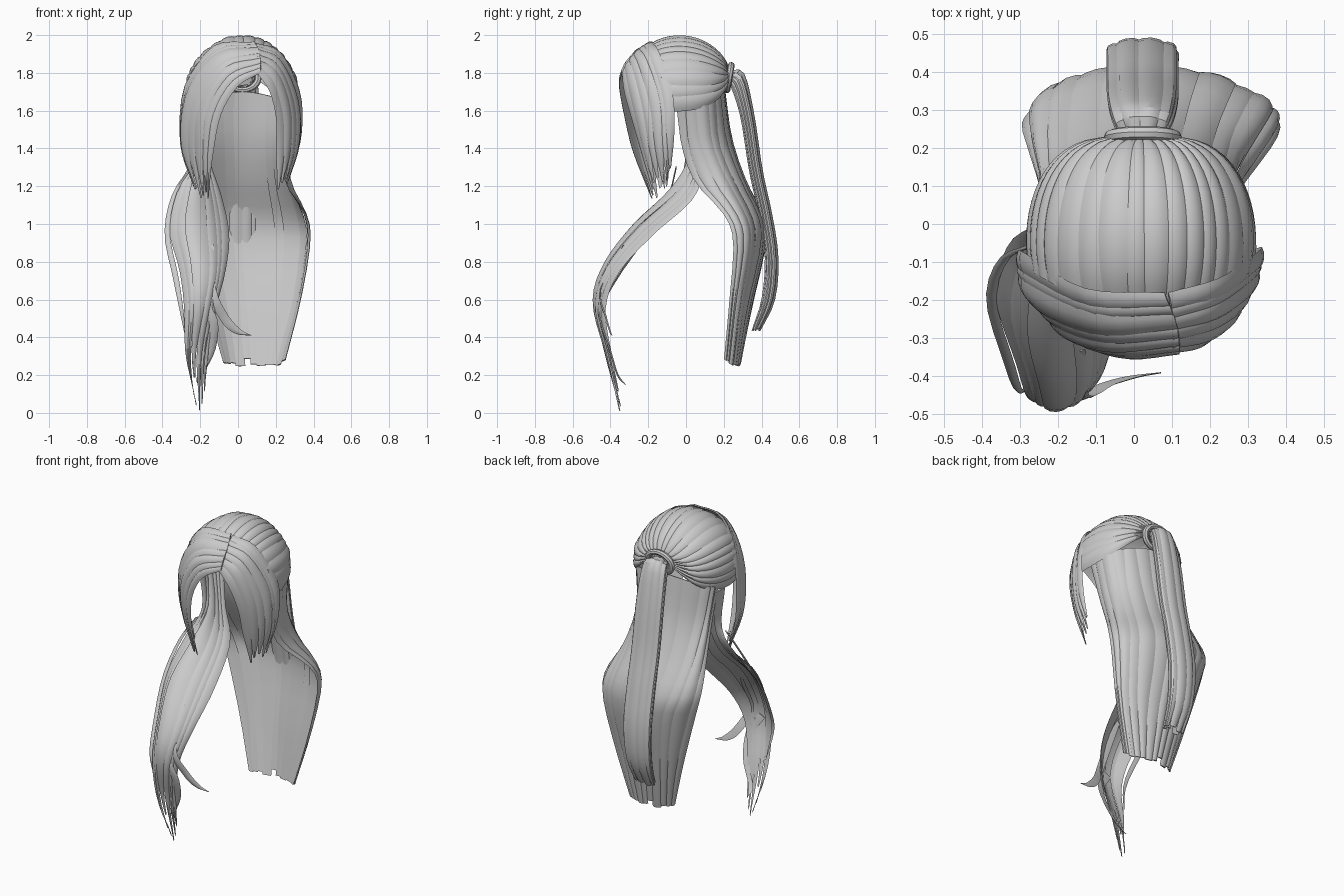
import bpy, math, random
from mathutils import Vector

random.seed(4)


def spline(pts, t):
    """Catmull-Rom through pts, t in 0..1"""
    n = len(pts) - 1
    f = min(max(t, 0), 1) * n
    i = min(int(f), n - 1)
    f -= i
    b, c = pts[i], pts[i + 1]
    a = pts[i - 1] if i > 0 else b * 2 - c
    d = pts[i + 2] if i + 2 <= n else c * 2 - b
    return 0.5 * (2 * b + (c - a) * f + (2 * a - 5 * b + 4 * c - d) * f * f
                  + (3 * b - a - 3 * c + d) * f ** 3)


def strands(name, guides, n, side=1, bulge=0.009, tip=0.15, taper=0.6,
            overlap=1.2, short=0.05, lift=0.0, vary=0.3, steps=16):
    """Row of lens-section locks laid along the surface spanned by guide curves"""
    guides = [[Vector(p) for p in g] for g in guides]

    def surf(u, v):
        return spline([spline(g, v) for g in guides], u)

    # uneven lock widths that together fill the whole row
    sizes = [1 + random.uniform(-vary, vary) for _ in range(n)]
    total = sum(sizes)
    profile = [(-1, 0), (-.55, .75), (0, 1), (.55, .75), (1, 0), (.5, -.15), (-.5, -.15)]
    k = len(profile)
    verts, faces = [], []
    start = 0
    for i in range(n):
        size = sizes[i] / total
        hw = 0.5 * overlap * size
        uc = min(max(start + size / 2, hw), 1 - hw)
        start += size
        end = 1 - (random.random() * short if i % 3 else 0)
        off = lift * random.uniform(-1, 1)
        base = len(verts)
        for j in range(steps + 1):
            s = j / steps
            v = s * end
            w = 1 if s < taper else 1 - (1 - tip) * ((s - taper) / (1 - taper)) ** 1.6
            e = 0.02
            du = surf(min(uc + e, 1), v) - surf(max(uc - e, 0), v)
            dv = surf(uc, min(v + e, 1)) - surf(uc, max(v - e, 0))
            nor = du.cross(dv).normalized() * side
            rise = off * math.sin(math.pi * min(1, s * 1.1))
            for t, h in profile:
                p = surf(uc + t * hw * w, v)
                verts.append(p + nor * (h * bulge * (0.4 + 0.6 * w) + rise))
        for j in range(steps):
            for q in range(k):
                a, b = base + j * k + q, base + j * k + (q + 1) % k
                faces.append((a, b, b + k, a + k))
        faces.append(tuple(range(base, base + k)))
        faces.append(tuple(range(base + steps * k, base + steps * k + k)))
    me = bpy.data.meshes.new(name)
    me.from_pydata(verts, [], faces)
    ob = bpy.data.objects.new(name, me)
    bpy.context.collection.objects.link(ob)
    bpy.ops.object.select_all(action='DESELECT')
    ob.select_set(True)
    bpy.context.view_layer.objects.active = ob
    bpy.ops.object.mode_set(mode='EDIT')
    bpy.ops.mesh.select_all(action='SELECT')
    bpy.ops.mesh.normals_make_consistent(inside=False)
    bpy.ops.object.mode_set(mode='OBJECT')
    bpy.ops.object.shade_smooth_by_angle(angle=math.radians(30))
    return ob


# Combed-back crown, gathering at the hair tie; hairline recedes at the temples
crown = []
for i in range(13):
    a = math.radians(-106 + 212 * i / 12)
    first = 0.29 + 0.13 * math.sin(a) ** 2
    g = []
    for j in range(9):
        v = j / 8
        b = math.pi * (first + (0.97 - first) * v)
        sb = math.sin(b)
        g.append((0.02 + 0.295 * math.sin(a) * sb ** 0.6,
                  -0.05 - 0.275 * math.cos(b),
                  1.68 + 0.307 * math.cos(a) * sb + 0.1 * v ** 3))
    crown.append(g)
strands("crown_hair", crown, 19, bulge=0.009, tip=1, short=0, overlap=1.25, lift=.004)

# Curtain fringe, swept both ways from an off-centre parting
strands("fringe_left", [
    [(.12, -.34, 1.80), (0, -.355, 1.73), (-.09, -.33, 1.58), (-.13, -.28, 1.38), (-.15, -.18, 1.14)],
    [(.12, -.31, 1.86), (-.06, -.325, 1.80), (-.18, -.29, 1.6), (-.2, -.24, 1.38), (-.18, -.17, 1.13)],
    [(.11, -.25, 1.92), (-.09, -.26, 1.89), (-.25, -.2, 1.70), (-.29, -.15, 1.42), (-.21, -.13, 1.16)],
    [(.08, -.18, 1.965), (-.13, -.17, 1.945), (-.285, -.08, 1.73), (-.3, -.07, 1.43), (-.24, -.09, 1.22)],
], 7, tip=0.3, taper=.7, overlap=1.4, short=.06, lift=.005)
strands("fringe_right", [
    [(.10, -.34, 1.80), (.17, -.33, 1.70), (.205, -.29, 1.55), (.2, -.24, 1.38), (.2, -.18, 1.18)],
    [(.10, -.31, 1.86), (.20, -.285, 1.79), (.265, -.24, 1.6), (.265, -.2, 1.38), (.23, -.16, 1.19)],
    [(.10, -.25, 1.92), (.22, -.215, 1.86), (.31, -.15, 1.65), (.315, -.13, 1.42), (.26, -.11, 1.22)],
    [(.09, -.18, 1.96), (.225, -.14, 1.905), (.325, -.07, 1.69), (.325, -.06, 1.46), (.27, -.07, 1.27)],
], 6, side=-1, tip=0.3, taper=.7, overlap=1.4, short=.06, lift=.005)

# Long loose hair falling down the back, blunt ended
strands("back_hair", [
    [(-.25, .03, 1.63), (-.25, .09, 1.42), (-.28, .19, 1.22), (-.30, .27, 1.05), (-.26, .28, .88), (-.17, .26, .58), (-.08, .22, .27)],
    [(-.22, .12, 1.65), (-.2, .16, 1.42), (-.2, .26, 1.22), (-.18, .37, 1.03), (-.13, .38, .88), (-.07, .33, .58), (-.02, .26, .25)],
    [(.03, .2, 1.7), (.03, .24, 1.45), (.04, .32, 1.22), (.06, .41, 1.03), (.07, .41, .86), (.08, .34, .56), (.09, .28, .25)],
    [(.26, .12, 1.65), (.24, .14, 1.42), (.26, .22, 1.22), (.31, .32, 1.03), (.32, .34, .88), (.28, .29, .58), (.2, .25, .25)],
    [(.28, -.05, 1.62), (.24, -.02, 1.4), (.25, .05, 1.22), (.36, .2, 1.05), (.38, .25, .9), (.33, .23, .6), (.25, .2, .28)],
], 12, tip=0.9, taper=0.8, short=0.02, lift=0.008, overlap=1.3)

# Wavy lock brought forward over one shoulder
strands("shoulder_lock", [
    [(-.26, -.02, 1.6), (-.24, -.01, 1.35), (-.33, -.06, 1.18), (-.375, -.2, .98), (-.32, -.38, .76), (-.29, -.46, .55), (-.28, -.42, .3), (-.22, -.36, .08)],
    [(-.26, .06, 1.6), (-.22, .02, 1.35), (-.25, -.08, 1.17), (-.27, -.27, .98), (-.24, -.42, .78), (-.23, -.48, .58), (-.25, -.42, .3), (-.22, -.34, 0)],
    [(-.24, .1, 1.6), (-.19, .06, 1.35), (-.16, -.02, 1.17), (-.14, -.24, .97), (-.13, -.41, .76), (-.16, -.47, .56), (-.2, -.41, .3), (-.2, -.35, .02)],
    [(-.2, .14, 1.6), (-.15, .09, 1.35), (-.08, .04, 1.15), (-.04, -.18, .95), (-.06, -.36, .75), (-.11, -.43, .55), (-.15, -.39, .3), (-.17, -.35, .12)],
], 6, side=-1, tip=0.25, taper=0.7, overlap=1.45, short=0.1, lift=0.02, steps=26)


# Loose single wisps
def wisp(name, path, width):
    strands(name, [[(x + d * width, y, z + d * width * .5) for x, y, z in path] for d in (-1, 0, 1)],
            1, side=-1, bulge=0.006, tip=0.05, overlap=1, short=0)


wisp("wisp_inner", [(-.15, -.33, .88), (-.14, -.45, .65), (-.07, -.42, .5), (.0, -.4, .43), (.07, -.39, .41)], .022)
wisp("wisp_outer", [(-.25, -.05, 1.3), (-.34, -.09, 1.15), (-.375, -.2, .95), (-.33, -.36, .72), (-.3, -.44, .55), (-.27, -.41, .36)], .014)
wisp("wisp_tip", [(-.2, -.47, .6), (-.13, -.45, .48), (-.14, -.4, .33), (-.2, -.36, .2), (-.21, -.32, .15)], .022)

# Ponytail: closed ring of locks along a hanging path (y, z, depth, width, rise)
path = [(.23, 1.77, .01, .05, .04), (.275, 1.755, .03, .075, .035), (.325, 1.57, .03, .088, .01),
        (.37, 1.28, .03, .09, 0), (.42, 1.05, .03, .09, 0), (.453, .82, .03, .09, 0),
        (.435, .6, .03, .08, 0), (.37, .435, .018, .065, 0)]
tail = []
for i in range(13):
    p = math.radians(-180 + 30 * i)
    tail.append([(.022 + rx * math.sin(p), y + ry * math.cos(p), z + rz * math.cos(p))
                 for y, z, ry, rx, rz in path])
strands("ponytail", tail, 9, bulge=0.008, tip=0.75, taper=0.8, short=0.02, overlap=1.2, steps=22)

# Hair tie
bpy.ops.mesh.primitive_torus_add(major_radius=0.08, minor_radius=0.018, major_segments=24,
                                 minor_segments=8, location=(.023, .228, 1.775),
                                 rotation=(math.radians(80), 0, 0))
tie = bpy.context.object
tie.name = "hair_tie"
tie.scale = (1.05, .85, 1)
bpy.ops.object.shade_smooth_by_angle(angle=math.radians(40))
